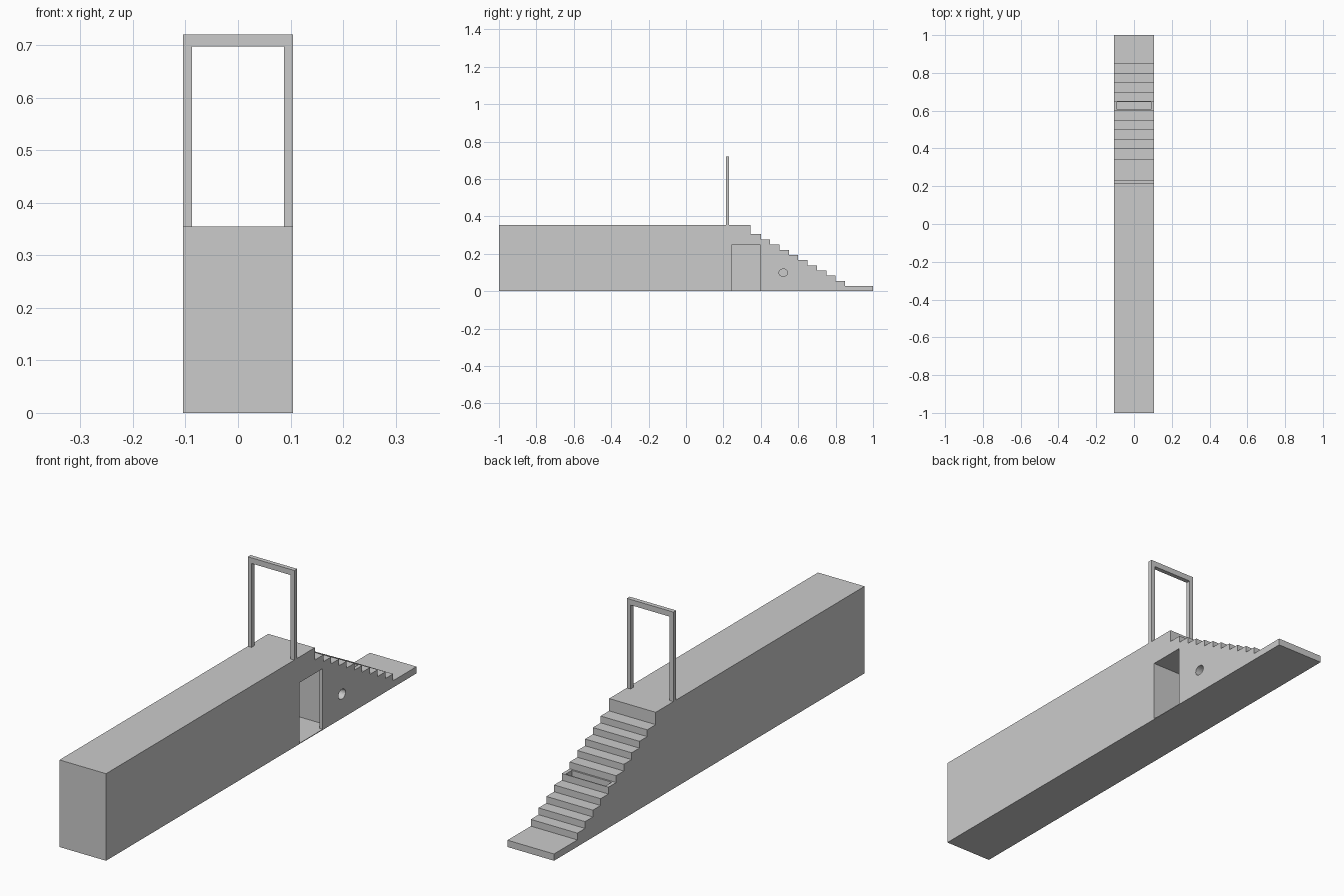
import bpy, bmesh, math

if "Cube" in bpy.data.objects:
    bpy.data.objects.remove(bpy.data.objects["Cube"])

HALF_W = 0.105


def make_object(name, bm):
    bmesh.ops.recalc_face_normals(bm, faces=bm.faces)
    me = bpy.data.meshes.new(name)
    bm.to_mesh(me)
    bm.free()
    ob = bpy.data.objects.new(name, me)
    bpy.context.collection.objects.link(ob)
    return ob


def extrude(name, pts, start, depth):
    bm = bmesh.new()
    face = bm.faces.new([bm.verts.new(p) for p in pts])
    res = bmesh.ops.extrude_face_region(bm, geom=[face])
    vs = [v for v in res["geom"] if isinstance(v, bmesh.types.BMVert)]
    bmesh.ops.translate(bm, verts=vs, vec=depth)
    bmesh.ops.translate(bm, verts=bm.verts, vec=start)
    return make_object(name, bm)


def box(name, x, y, z):
    pts = [(x[0], y[0], z[0]), (x[1], y[0], z[0]), (x[1], y[1], z[0]), (x[0], y[1], z[0])]
    return extrude(name, pts, (0, 0, 0), (0, 0, z[1] - z[0]))


def cut(target, cutter):
    cutter.hide_render = True
    mod = target.modifiers.new(cutter.name, 'BOOLEAN')
    mod.operation, mod.solver, mod.object = 'DIFFERENCE', 'EXACT', cutter
    bpy.context.view_layer.objects.active = target
    bpy.ops.object.modifier_apply(modifier=mod.name)
    bpy.data.objects.remove(cutter)


# Platform and staircase as one side profile
rise = 0.0277
profile = [(-1, 0), (-1, 0.355), (0.345, 0.355), (0.345, rise * 11)]
for i in range(10):
    y = 0.4 + 0.05 * i
    profile += [(y, rise * (11 - i)), (y, rise * (10 - i))]
profile += [(1, rise), (1, 0)]
body = extrude("platform_and_stairs", [(-HALF_W, y, z) for y, z in profile],
               (0, 0, 0), (2 * HALF_W, 0, 0))

# Small room under the stairs, with its side doorway
cut(body, box("room_cutter", (-0.09, 0.09), (0.246, 0.435), (0.003, 0.25)))
cut(body, box("doorway_cutter", (0.08, 0.12), (0.246, 0.396), (0.003, 0.25)))

# Slot in one tread
cut(body, box("slot_cutter", (-0.09, 0.09), (0.607, 0.646), (0.08, 0.2)))

# Round hole in the right side
ring = [(0, 0.52 + 0.023 * math.cos(a), 0.099 + 0.02 * math.sin(a))
        for a in (math.tau * k / 24 for k in range(24))]
cut(body, extrude("hole_cutter", ring, (-0.09, 0, 0), (0.25, 0, 0)))

# Free-standing door frame as one arch profile
frame = [(-HALF_W, 0.355), (-HALF_W, 0.72), (HALF_W, 0.72), (HALF_W, 0.355),
         (0.088, 0.355), (0.088, 0.697), (-0.088, 0.697), (-0.088, 0.355)]
extrude("door_frame", [(x, 0.213, z) for x, z in frame], (0, 0, 0), (0, 0.018, 0))
